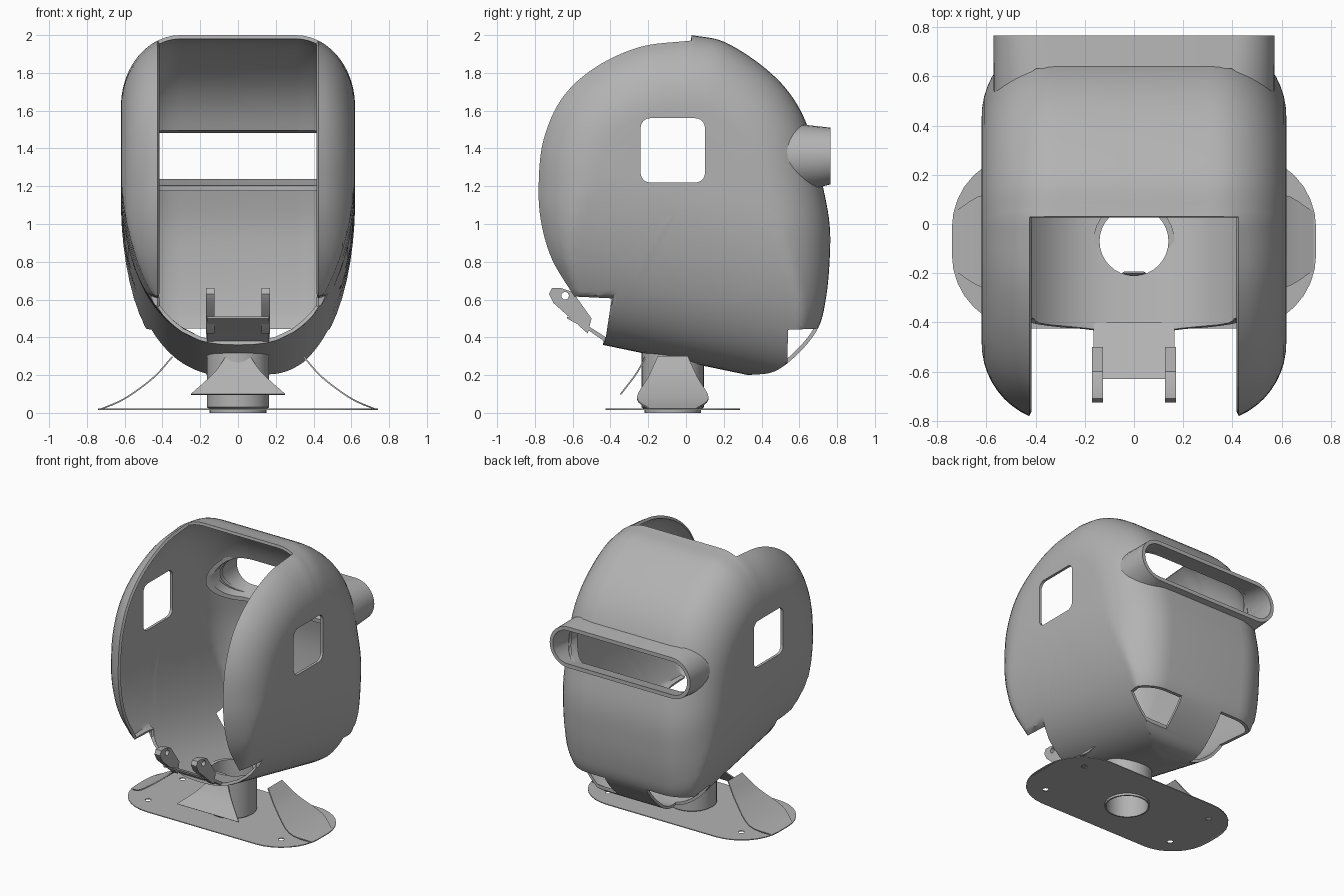
import bpy, bmesh, math
from mathutils import Vector

if "Cube" in bpy.data.objects:
    bpy.data.objects.remove(bpy.data.objects["Cube"])

grey = bpy.data.materials.new("plain grey")
grey.use_nodes = True
grey.diffuse_color = (0.45, 0.45, 0.45, 1)
grey.node_tree.nodes["Principled BSDF"].inputs["Base Color"].default_value = (0.45, 0.45, 0.45, 1)
MID_Y = -0.07   # centre of the neck and base


def make(name, verts, faces, thickness=0, fix_normals=True):
    bm = bmesh.new()
    vs = [bm.verts.new(v) for v in verts]
    for f in faces:
        bm.faces.new([vs[i] for i in f])
    bmesh.ops.remove_doubles(bm, verts=bm.verts, dist=0.0004)
    bmesh.ops.dissolve_degenerate(bm, edges=bm.edges, dist=0.0002)
    if fix_normals:
        bmesh.ops.recalc_face_normals(bm, faces=bm.faces)
    mesh = bpy.data.meshes.new(name)
    bm.to_mesh(mesh)
    bm.free()
    mesh.materials.append(grey)
    ob = bpy.data.objects.new(name, mesh)
    bpy.context.collection.objects.link(ob)
    if thickness:
        mod = ob.modifiers.new("wall", 'SOLIDIFY')
        mod.thickness, mod.offset = thickness, -1
    return ob


def prism(name, outline, axis, lo, hi):
    """Extrude a 2D outline along an axis."""
    def place(p, d):
        v = list(p)
        v.insert(axis, d)
        return v
    n = len(outline)
    verts = [place(p, lo) for p in outline] + [place(p, hi) for p in outline]
    sides = [(i, (i + 1) % n, (i + 1) % n + n, i + n) for i in range(n)]
    return make(name, verts, sides + [range(n), range(n, 2 * n)])


def rounded(cx, cy, hx, hy, r, steps=8):
    """Rounded rectangle outline; equal sizes give a circle, r = hy a stadium."""
    pts = []
    for k, (sx, sy) in enumerate([(1, 1), (-1, 1), (-1, -1), (1, -1)]):
        for i in range(steps + 1):
            a = math.pi / 2 * (k + i / steps)
            pts.append((cx + sx * (hx - r) + r * math.cos(a), cy + sy * (hy - r) + r * math.sin(a)))
    return pts


def loft(name, loops):
    """Closed ring of matching loops."""
    n, m = len(loops[0]), len(loops)
    faces = [(j * n + i, j * n + (i + 1) % n, (j + 1) % m * n + (i + 1) % n, (j + 1) % m * n + i)
             for j in range(m) for i in range(n)]
    return make(name, [v for loop in loops for v in loop], faces)


def finish(ob, cutters=()):
    for c in cutters:
        c.hide_render = True
        mod = ob.modifiers.new("cut", 'BOOLEAN')
        mod.operation, mod.solver, mod.object = 'DIFFERENCE', 'EXACT', c
    bpy.ops.object.select_all(action='DESELECT')
    ob.select_set(True)
    bpy.context.view_layer.objects.active = ob
    bpy.ops.object.convert(target='MESH')
    bpy.ops.object.shade_smooth_by_angle(angle=math.radians(35))
    for c in cutters:
        bpy.data.objects.remove(c)


def curve(pts, steps=6):
    """Smooth curve through the points."""
    p = [Vector(q) for q in pts]
    p = [2 * p[0] - p[1]] + p + [2 * p[-1] - p[-2]]
    out = []
    for a, b, c, d in zip(p, p[1:], p[2:], p[3:]):
        for i in range(steps):
            t = i / steps
            out.append(0.5 * (2 * b + (c - a) * t + (2 * a - 5 * b + 4 * c - d) * t * t
                              + (3 * b - a - 3 * c + d) * t ** 3))
    return out


def line(a, b, steps):
    return [Vector(a).lerp(Vector(b), i / steps) for i in range(steps)]


# Body side outline (y, z): roof and back, tilted underside, front edge
back = curve([(.03, 2), (.2, 1.965), (.4, 1.84), (.55, 1.69), (.65, 1.5), (.72, 1.22), (.76, 1),
              (.76, .8), (.74, .6), (.7, .45), (.6, .32), (.47, .22), (.33, .2)])
belly = line((.33, .2), (-.44, .36), 12)
front = line((-.44, .36), (-.405, .59), 5) + line((-.405, .59), (-.61, .6), 4) + curve(
    [(-.61, .6), (-.73, .8), (-.79, 1), (-.805, 1.2), (-.78, 1.45), (-.68, 1.68),
     (-.5, 1.85), (-.25, 1.965), (.03, 2)])
outline = back + belly + front
closed = len(back) + len(belly)      # outline spans joined across the middle
centre = Vector((-.03, 1.1))
FLAT, STEPS, TRIM = .58, 12, 9
rings = [(t, 0) for t in (.1, .3, .45, FLAT)]
rings += [(FLAT + (1 - FLAT) * math.sin(a), a) for a in
          [math.pi / 2 * k / STEPS for k in range(1, STEPS + 1)]]
last_front = len(rings) - 1 - (STEPS - TRIM)


def half_width(p, a):
    h = max(0, p.y - (.2 - .2078 * (p.x - .33)))
    belly_x = .62 * max(0, 1 - max(0, 1 - h / .95) ** 2) ** .385
    return min(belly_x, .305 + .315 * math.cos(a))


verts, faces, n = [], [], len(outline)
for side in (1, -1):
    base = len(verts)
    verts.append((side * half_width(centre, 0), *centre))
    for t, a in rings:
        for q in outline:
            p = centre.lerp(q, t)
            verts.append((side * half_width(p, a), *p))
    for i in range(n):
        k = (i + 1) % n
        new = [(base, base + 1 + k, base + 1 + i)]
        for j in range((len(rings) - 1) if i < closed else last_front):
            r0, r1 = base + 1 + j * n, base + 1 + (j + 1) * n
            new.append((r0 + i, r0 + k, r1 + k, r1 + i))
        faces += new if side == 1 else [f[::-1] for f in new]
half = len(verts) // 2
rim = 1 + (len(rings) - 1) * n
for i in range(closed):
    faces.append((rim + i, rim + i + 1, half + rim + i + 1, half + rim + i))
# drop unused vertices ahead of the trimmed front rim
used = sorted({i for f in faces for i in f})
remap = {v: i for i, v in enumerate(used)}
body = make("body_shell", [verts[i] for i in used],
            [[remap[i] for i in f] for f in faces], 0.02, False)

cutters = [prism("window_cutter", rounded(MID_Y, 1.39, .17, .17, .05), 0, -1, 1),
           prism("slot_cutter", rounded(0, 1.355, .535, .14, .14), 1, .3, 1),
           prism("neck_cutter", rounded(0, MID_Y, .14, .14, .14), 2, 0, .6)]
for s, start in ((1, .53), (-1, .36)):
    cutters.append(prism("rear_gap_cutter", [(start, -.1), (start + .01, .44), (.95, .455), (.95, -.1)],
                         0, *sorted((s * .17, s * .8))))
finish(body, cutters)


# Rear handle: stadium tube whose inner rim follows the shell
def handle_loop(hx, hz, z, y=None):
    return [(x, y if y else .66 - .22 * max(0, (abs(x) - .3) / .27) ** 2, w)
            for x, w in rounded(0, z, hx, hz, hz)]


finish(loft("rear_handle", [handle_loop(.57, .175, 1.35), handle_loop(.57, .15, 1.36, .765),
                            handle_loop(.545, .122, 1.36, .765), handle_loop(.545, .147, 1.35)]))

# Hinge tongue and its two ears
finish(prism("hinge_tongue", [(-.42, .37), (-.52, .44), (-.63, .5), (-.63, .51), (-.51, .455),
                              (-.4, .385)], 0, -.165, .165))
for s, label in ((1, "left"), (-1, "right")):
    ear = prism("hinge_ear_" + label, [(-.52, .42), (-.5, .5), (-.6, .64), (-.66, .66), (-.71, .66),
                                       (-.725, .63), (-.7, .58)], 0, *sorted((s * .125, s * .17)))
    finish(ear, [prism("pin_cutter", rounded(-.64, .62, .02, .02, .02, 4), 0, -1, 1)])

# Base plate with bolt holes, and hollow neck
plate = prism("base_plate", rounded(0, MID_Y, .74, .355, .3), 2, .016, .022)
holes = [prism("bolt_cutter", rounded(x, MID_Y + y, .02, .02, .02, 4), 2, -1, 1)
         for x in (-.54, .54) for y in (-.2, .2)]
holes.append(prism("neck_cutter", rounded(0, MID_Y, .14, .14, .14), 2, -1, 1))
finish(plate, holes)
finish(loft("neck", [[(x, y, z) for x, y in rounded(0, MID_Y, r, r, r)] for r, z in
                     [(.15, 0), (.15, .02), (.165, .03), (.165, .32), (.14, .32), (.14, 0)]]))


# Flared skirts from the neck down to the plate: (outward, height, half width)
def skirt(name, rows, turn):
    c, s = math.cos(turn), math.sin(turn)
    rows = curve([Vector(r) for r in rows], 4) + [Vector(rows[-1])]
    vs = [(c * d - s * w * e, MID_Y + s * d + c * w * e, z) for d, z, w in rows for e in (-1, 1)]
    fs = [(2 * i, 2 * i + 1, 2 * i + 3, 2 * i + 2) for i in range(len(rows) - 1)]
    finish(make(name, vs, fs, 0.008))


wing = [(.35, .3, .08), (.45, .19, .13), (.6, .08, .19), (.73, .022, .12)]
apron = [(.13, .34, .04), (.19, .22, .12), (.28, .1, .25)]
for name, rows, turn in (("left_skirt", wing, 0), ("right_skirt", wing, math.pi),
                         ("front_skirt", apron, -math.pi / 2)):
    skirt(name, rows, turn)
